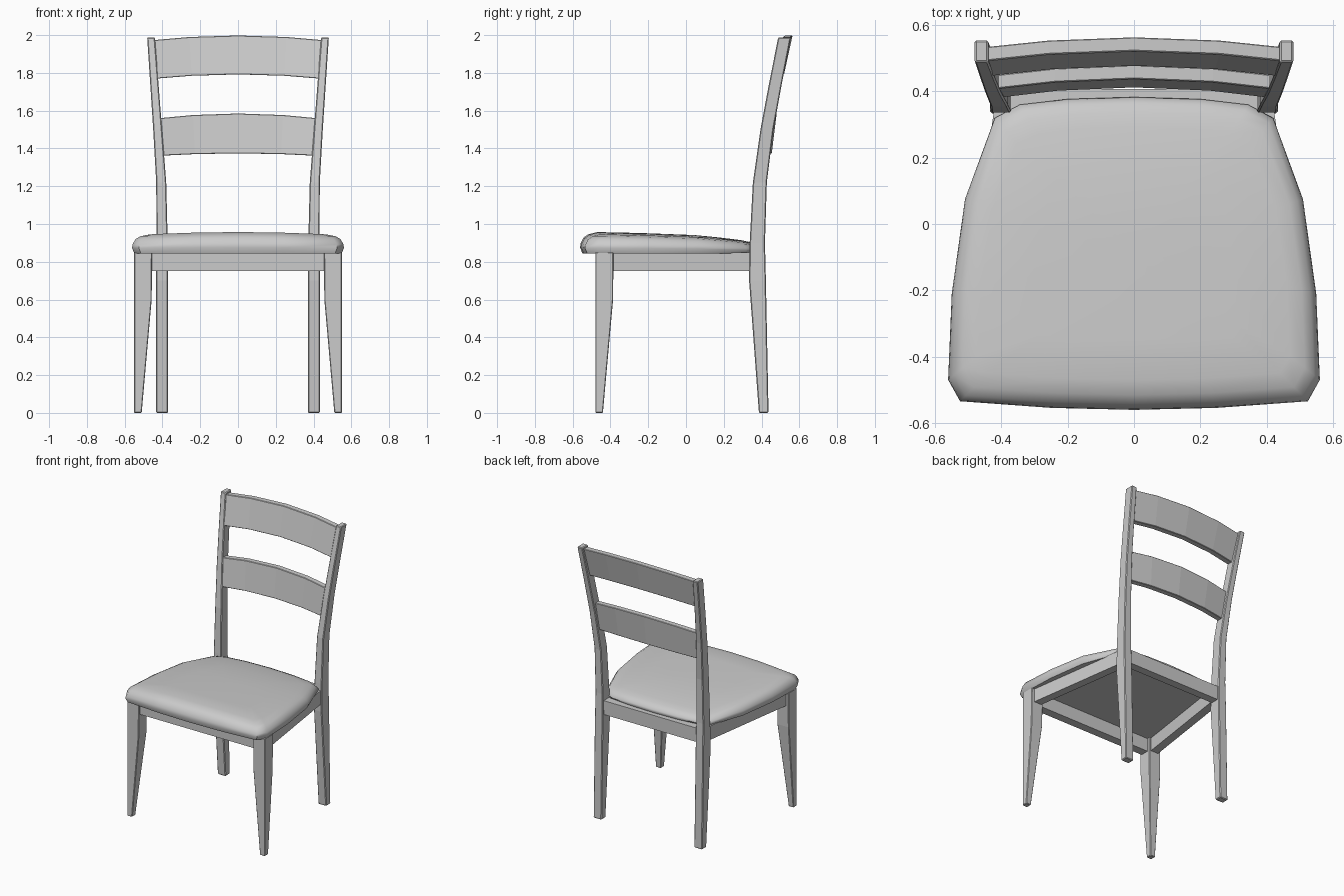
import bpy, bmesh, math

if "Cube" in bpy.data.objects:
    bpy.data.objects.remove(bpy.data.objects["Cube"])


def make(name, rings, bevel=0.004, mirror=False, smooth=None):
    """Loft closed rings of points into a capped solid."""
    bm = bmesh.new()
    loops = [[bm.verts.new(p) for p in ring] for ring in rings]
    n = len(loops[0])
    for a, b in zip(loops, loops[1:]):
        for i in range(n):
            j = (i + 1) % n
            bm.faces.new((a[i], a[j], b[j], b[i]))
    bm.faces.new(loops[0])
    bm.faces.new(loops[-1])
    bmesh.ops.recalc_face_normals(bm, faces=bm.faces)
    me = bpy.data.meshes.new(name)
    bm.to_mesh(me)
    bm.free()
    ob = bpy.data.objects.new(name, me)
    bpy.context.collection.objects.link(ob)
    if mirror:
        ob.modifiers.new("mirror", 'MIRROR').use_clip = False
    if bevel:
        m = ob.modifiers.new("bevel", 'BEVEL')
        m.width, m.segments = bevel, 1
        m.angle_limit = math.radians(40)
    if smooth:
        bpy.context.view_layer.objects.active = ob
        ob.select_set(True)
        bpy.ops.object.shade_smooth_by_angle(angle=math.radians(smooth))
        ob.select_set(False)
    return ob


def rect(x0, x1, y0, y1, z):
    return [(x0, y0, z), (x1, y0, z), (x1, y1, z), (x0, y1, z)]


def lerp(table, v):
    for (a, fa), (b, fb) in zip(table, table[1:]):
        if v <= b:
            return fa + (fb - fa) * max(0, (v - a) / (b - a))
    return table[-1][1]


# Tapered front legs
make("front_leg", [rect(0.51, 0.55, -0.48, -0.44, 0),
                   rect(0.457, 0.55, -0.48, -0.386, 0.6),
                   rect(0.455, 0.55, -0.48, -0.384, 0.85)], mirror=True)

# Back legs running up into the splayed, curved posts
post = [(0.37, 0.434, 0.386, 0.437, 0), (0.37, 0.434, 0.334, 0.423, 0.7),
        (0.372, 0.432, 0.337, 0.418, 0.9), (0.38, 0.433, 0.354, 0.428, 1.22),
        (0.402, 0.449, 0.394, 0.463, 1.5), (0.42, 0.464, 0.437, 0.505, 1.73),
        (0.44, 0.481, 0.488, 0.555, 1.988)]
make("back_leg_post", [rect(*p) for p in post], bevel=0.005, mirror=True)

# Seat rails
make("front_rail", [rect(-0.47, 0.47, -0.466, -0.405, z) for z in (0.75, 0.85)], bevel=0)
make("back_rail", [rect(-0.38, 0.38, 0.35, 0.408, z) for z in (0.75, 0.85)], bevel=0)
make("side_rail", [[(0.47, -0.40, z), (0.53, -0.40, z), (0.42, 0.36, z), (0.36, 0.36, z)]
                   for z in (0.75, 0.85)], bevel=0, mirror=True)


# Back slats, bowed backwards and arched upwards
def slat(name, top, bottom):
    rings = []
    for t in (-1, -0.57, 0, 0.57, 1):
        ring = []
        for (w, y, z, rise), depths in ((top, (0, 0.042)), (bottom, (0.042, 0))):
            for d in depths:
                ring.append((w * t, y + d - 0.03 * t * t, z + rise * (1 - t * t)))
        rings.append(ring)
    make(name, rings, bevel=0.003)


slat("top_slat", (0.452, 0.522, 1.973, 0.025), (0.43, 0.477, 1.77, 0.022))
slat("lower_slat", (0.418, 0.438, 1.56, 0.025), (0.40, 0.412, 1.362, 0.012))

# Padded seat: half outline mirrored, then stacked inset rings
half = [(0, -0.561), (0.25, -0.555), (0.525, -0.535), (0.561, -0.47), (0.55, -0.21),
        (0.51, 0.075), (0.42, 0.32), (0.345, 0.36), (0.2, 0.377), (0, 0.383)]
outline = half + [(-x, y) for x, y in half[-2:0:-1]]
crown = [(-0.56, 0.95), (-0.46, 0.958), (-0.2, 0.951), (0.08, 0.94), (0.25, 0.92), (0.39, 0.902)]
rings = []
for inset, f in ((0.012, 0), (0, 0.3), (0.003, 0.5), (0.018, 0.78), (0.045, 0.93),
                 (0.09, 1), (0.25, 1), (0.4, 1), (0.53, 1)):
    ring = []
    for x, y in outline:
        px = x * (1 - inset / 0.56)
        py = -0.09 + (y + 0.09) * (1 - inset / (0.56 if inset > 0.1 else 0.47))
        top = lerp(crown, py) - 0.014 * (px / 0.5) ** 2
        ring.append((px, py, 0.845 + f * (top - 0.845)))
    rings.append(ring)
make("seat", rings, bevel=0, smooth=50)
